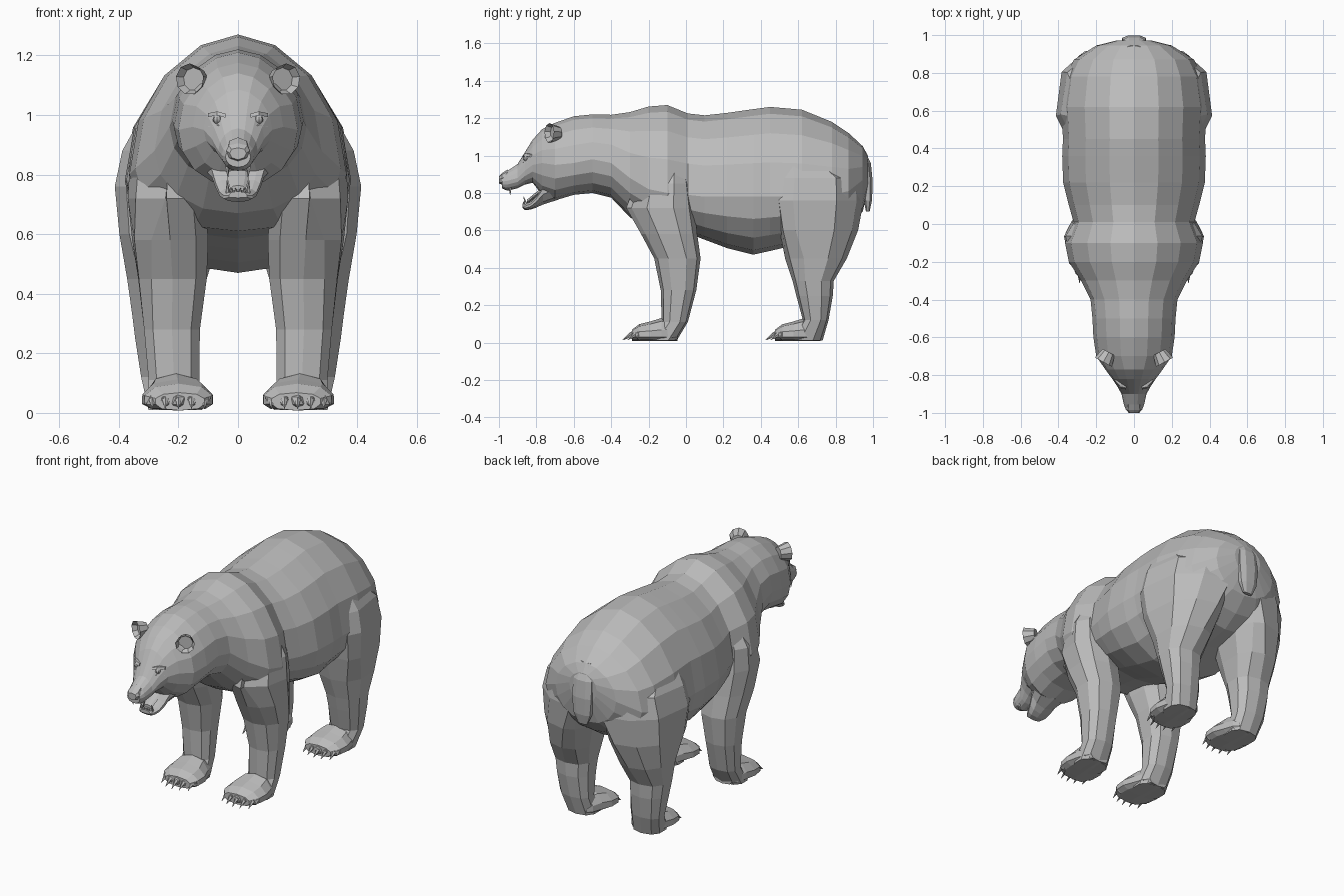
import bpy, bmesh, math
from mathutils import Vector, Matrix

fur = bpy.data.materials.new("grey fur")
fur.diffuse_color = (0.5, 0.5, 0.5, 1)


def finish(name, bm, mirror=False):
    bmesh.ops.recalc_face_normals(bm, faces=bm.faces)
    me = bpy.data.meshes.new(name)
    bm.to_mesh(me)
    bm.free()
    me.materials.append(fur)
    ob = bpy.data.objects.new(name, me)
    bpy.context.collection.objects.link(ob)
    if mirror:
        ob.modifiers.new("Mirror", 'MIRROR')
    return ob


def loft(bm, rings):
    """Skin a list of equal-length closed rings and cap both ends."""
    vs = [[bm.verts.new(p) for p in r] for r in rings]
    n = len(vs[0])
    for a, b in zip(vs, vs[1:]):
        for i in range(n):
            j = (i + 1) % n
            bm.faces.new((a[i], a[j], b[j], b[i]))
    bm.faces.new(vs[0])
    bm.faces.new(vs[-1])


def power(v, e):
    return math.copysign(abs(v) ** e, v)


def ring_y(y, top, bot, w, wide, n=16, e_up=1.12, e_low=0.9, x=0):
    """Upright section: top and bottom heights, half width, height of widest point."""
    pts = []
    for i in range(n):
        a = 2 * math.pi * i / n
        c, s = math.cos(a), math.sin(a)
        h = (top - wide) if c > 0 else (wide - bot)
        pts.append((x + w * power(s, e_up if c > 0 else e_low), y, wide + h * c))
    return pts


def ring_z(z, x0, x1, y0, y1, taper=0, side=1, n=10):
    """Level section inside x and y limits; taper pulls the outer corner in on one y side."""
    pts = []
    for i in range(n):
        a = 2 * math.pi * (i + 0.5) / n
        c, s = math.cos(a), math.sin(a)
        # the thigh keeps a square outer front corner
        e = 0.45 if taper > 0.05 and side > 0 and c > 0 and s < 0 else 0.8
        c, s = power(c, e), power(s, e)
        x = (x0 + x1) / 2 + (x1 - x0) / 2 * c / 0.96
        if c > 0:
            x -= taper * max(0, s * side) ** 1.5
        pts.append((x, (y0 + y1) / 2 + (y1 - y0) / 2 * s, z))
    return pts


def spike(bm, base, tip, r, n=5):
    """Pointed cone from base to tip."""
    base, tip = Vector(base), Vector(tip)
    d = tip - base
    m = Matrix.Translation((base + tip) / 2) @ d.to_track_quat('Z', 'Y').to_matrix().to_4x4()
    bmesh.ops.create_cone(bm, cap_ends=True, segments=n, radius1=r, radius2=0.001,
                          depth=d.length, matrix=m)


# torso, neck, skull and upper muzzle: y, top, bottom, half width, widest height
body = [(0.972, 1.0, 0.82, 0.09, 0.92), (0.945, 1.05, 0.70, 0.20, 0.87),
        (0.87, 1.12, 0.62, 0.318, 0.81), (0.78, 1.18, 0.56, 0.362, 0.79),
        (0.62, 1.245, 0.53, 0.385, 0.78), (0.45, 1.26, 0.49, 0.376, 0.78),
        (0.36, 1.248, 0.47, 0.38, 0.78), (0.22, 1.228, 0.505, 0.375, 0.78),
        (0.10, 1.215, 0.55, 0.345, 0.78), (0.01, 1.225, 0.585, 0.32, 0.79),
        (-0.10, 1.27, 0.60, 0.365, 0.80), (-0.20, 1.262, 0.61, 0.345, 0.82),
        (-0.30, 1.232, 0.67, 0.28, 0.88), (-0.40, 1.218, 0.775, 0.23, 0.96),
        (-0.50, 1.22, 0.80, 0.22, 0.98), (-0.60, 1.21, 0.79, 0.215, 0.96),
        (-0.70, 1.175, 0.76, 0.20, 0.95), (-0.77, 1.14, 0.79, 0.152, 0.96),
        (-0.82, 1.085, 0.855, 0.115, 0.95), (-0.86, 1.02, 0.845, 0.088, 0.92),
        (-0.90, 0.955, 0.825, 0.066, 0.88), (-0.955, 0.918, 0.812, 0.054, 0.865),
        (-0.985, 0.895, 0.825, 0.042, 0.86)]
bm = bmesh.new()
loft(bm, [ring_y(*r) for r in body])
finish("body_and_head", bm)

# lower jaw, hanging open
bm = bmesh.new()
loft(bm, [ring_y(y, t, b, w, t - 0.02, n=10, e_up=0.6) for y, t, b, w in
          [(-0.68, 0.88, 0.765, 0.13), (-0.765, 0.835, 0.738, 0.092), (-0.80, 0.785, 0.722, 0.077),
           (-0.83, 0.755, 0.711, 0.064), (-0.86, 0.744, 0.708, 0.05), (-0.875, 0.744, 0.722, 0.032)]])
finish("lower_jaw", bm)

# tongue
bm = bmesh.new()
loft(bm, [ring_y(y, z + 0.012, z - 0.012, w, z, n=8) for y, z, w in
          [(-0.75, 0.83, 0.035), (-0.81, 0.785, 0.036), (-0.85, 0.752, 0.026)]])
finish("tongue", bm)

# fangs and small lower front teeth
bm = bmesh.new()
spike(bm, (0.036, -0.94, 0.83), (0.034, -0.94, 0.79), 0.009)
spike(bm, (0.034, -0.855, 0.735), (0.037, -0.868, 0.78), 0.009)
for x in (0.008, 0.021):
    spike(bm, (x, -0.865, 0.738), (x, -0.87, 0.755), 0.006)
finish("teeth", bm, True)

# nose pad
bm = bmesh.new()
loft(bm, [ring_y(*r, n=8, e_up=0.7) for r in
          [(-0.955, 0.925, 0.85, 0.036, 0.885), (-0.985, 0.905, 0.845, 0.04, 0.88),
           (-1.0, 0.89, 0.85, 0.028, 0.872)]])
finish("nose", bm)

# eyes with brow ridges and lower lids
bm = bmesh.new()
bmesh.ops.create_uvsphere(bm, u_segments=8, v_segments=6, radius=0.015,
                          matrix=Matrix.Translation((0.07, -0.855, 0.985)))
finish("eye", bm, True)
bm = bmesh.new()
for z0, z1, d in ((0.999, 1.012, 0.006), (0.965, 0.972, 0.006)):
    loft(bm, [[(x, y + 0.03, z0 + k), (x, y - 0.010, z0 + k), (x, y - 0.002, z1 + k), (x, y + 0.03, z1 + k)]
              for x, y, k in ((0.042, -0.872 + d, -0.008), (0.07, -0.866 + d, 0), (0.100, -0.834 + d, -0.006))])
finish("eyelid", bm, True)

# cupped round ears
bm = bmesh.new()
turn = Matrix.Translation((0.148, -0.705, 1.12)) @ Matrix.Rotation(0.5, 4, 'Z') @ Matrix.Rotation(math.radians(90), 4, 'X')
bmesh.ops.create_cone(bm, cap_ends=True, segments=9, radius1=0.036, radius2=0.053, depth=0.06, matrix=turn)
front = min(bm.faces, key=lambda f: f.calc_center_median().y - (10 if len(f.verts) > 4 else 0))
bmesh.ops.inset_region(bm, faces=[front], thickness=0.014)
bmesh.ops.translate(bm, verts=front.verts, vec=front.normal * -0.028)
finish("ear", bm, True)

# legs: height, inner x, outer x, front y, back y, corner taper
front_leg = [(0.01, 0.12, 0.30, -0.20, -0.05, 0), (0.11, 0.13, 0.30, -0.13, 0.01, 0),
             (0.28, 0.128, 0.315, -0.135, 0.055, 0), (0.45, 0.105, 0.335, -0.17, 0.078, 0.01),
             (0.58, 0.10, 0.355, -0.24, 0.06, 0.03), (0.72, 0.11, 0.37, -0.32, 0.045, 0.11),
             (0.85, 0.11, 0.362, -0.27, 0.025, 0.12), (1.0, 0.10, 0.28, -0.17, -0.01, 0.03)]
hind_leg = [(0.01, 0.13, 0.30, 0.56, 0.73, 0), (0.12, 0.14, 0.325, 0.625, 0.762, 0),
            (0.25, 0.14, 0.345, 0.59, 0.785, 0), (0.33, 0.135, 0.355, 0.57, 0.79, 0),
            (0.45, 0.105, 0.372, 0.53, 0.86, 0.02), (0.60, 0.06, 0.395, 0.50, 0.92, 0.06),
            (0.76, 0.02, 0.410, 0.475, 0.95, 0.11), (0.88, 0.02, 0.385, 0.488, 0.94, 0.13),
            (1.02, 0.10, 0.308, 0.522, 0.72, 0.06)]
for name, rings, y, side in (("front", front_leg, -0.29, -1), ("hind", hind_leg, 0.475, 1)):
    bm = bmesh.new()
    loft(bm, [ring_z(*r, side=side) for r in rings])
    finish(name + "_leg", bm, True)

    # paw: broad toes, sloping back to the ankle and narrow heel
    bm = bmesh.new()
    loft(bm, [ring_y(y + d, t, 0.008, w, 0.04, n=10, e_up=0.8, e_low=0.6, x=0.2 + k) for d, t, w, k in
              [(0, 0.068, 0.085, -0.005), (0.04, 0.098, 0.118, 0), (0.10, 0.113, 0.123, 0.003),
               (0.16, 0.132, 0.105, 0.008), (0.22, 0.12, 0.085, 0.01), (0.245, 0.06, 0.06, 0.01)]])
    finish(name + "_paw", bm, True)

    # five toes, each with a pointed claw
    toes, claws = bmesh.new(), bmesh.new()
    for i in range(5):
        x = 0.2 + (i - 2) * 0.044
        ty = y + 0.007 * (i - 2) ** 2
        bmesh.ops.create_icosphere(toes, subdivisions=1, radius=0.028,
                                   matrix=Matrix.Translation((x, ty + 0.012, 0.04)))
        spike(claws, (x, ty - 0.005, 0.044), (x, ty - 0.05, 0.014), 0.012)
    finish(name + "_toes", toes, True)
    finish(name + "_claws", claws, True)

# short hanging tail: height, centre y, half width, half thickness
bm = bmesh.new()
loft(bm, [ring_z(z, -w, w, y - t, y + t, n=8) for z, y, w, t in
          [(0.70, 0.972, 0.03, 0.01), (0.76, 0.972, 0.055, 0.024), (0.86, 0.972, 0.065, 0.028),
           (0.96, 0.962, 0.06, 0.028), (1.05, 0.925, 0.045, 0.02)]])
finish("tail", bm)
